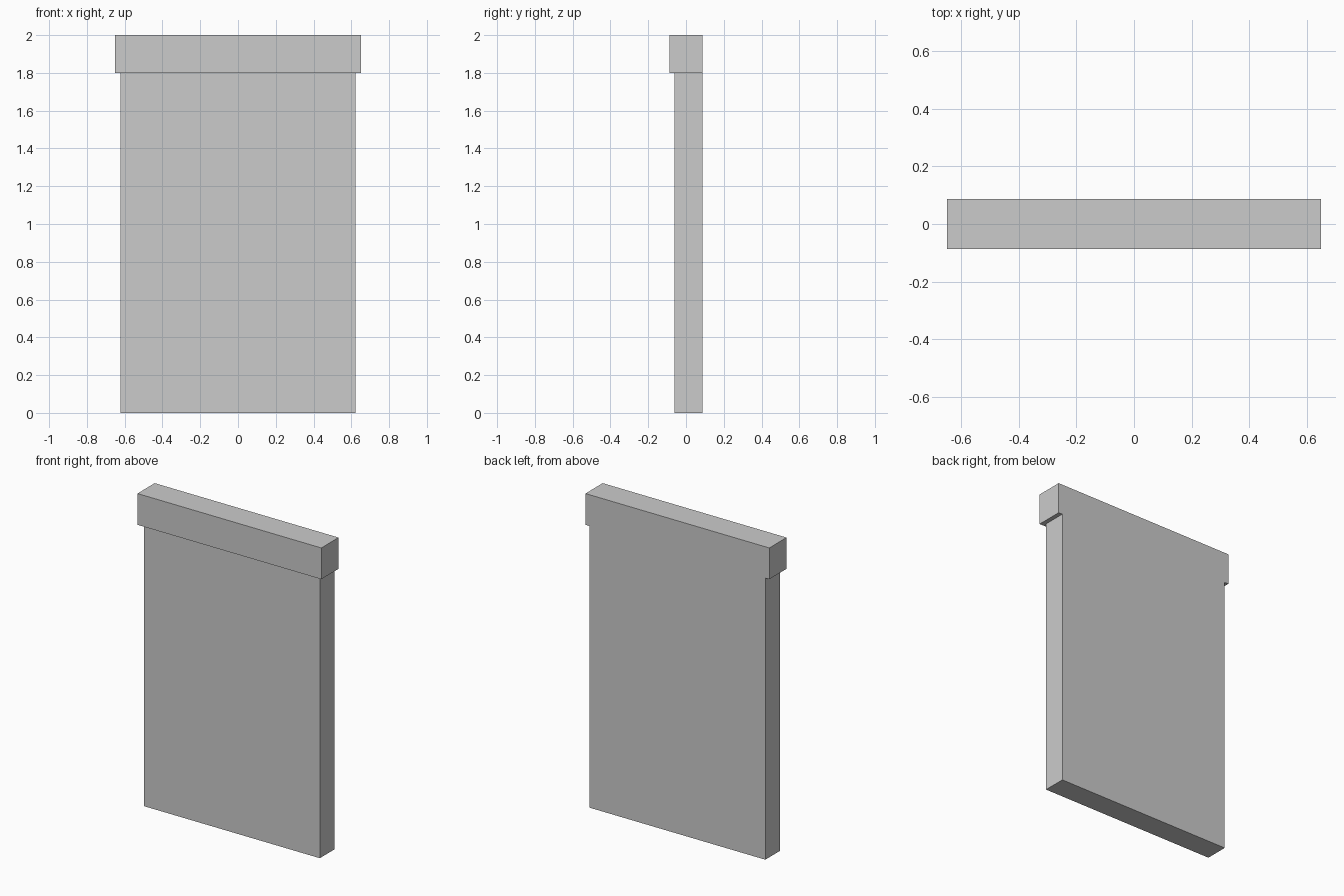
import bpy, bmesh

if "Cube" in bpy.data.objects:
    bpy.data.objects.remove(bpy.data.objects["Cube"])

HEIGHT, CAP_Z = 2.0, 1.8
CAP_X, PANEL_X = 0.65, 0.622
BACK_Y, PANEL_FRONT_Y, CAP_FRONT_Y = 0.087, -0.062, -0.087

bm = bmesh.new()


def extrude_to(face, y):
    """Extrude one face along y and return the new end face."""
    res = bmesh.ops.extrude_face_region(bm, geom=[face])
    for v in res["geom"]:
        if isinstance(v, bmesh.types.BMVert):
            v.co.y = y
    return next(f for f in res["geom"] if isinstance(f, bmesh.types.BMFace))


# Panel and header silhouette, with a flush back
half = [(PANEL_X, 0), (PANEL_X, CAP_Z), (CAP_X, CAP_Z), (CAP_X, HEIGHT)]
outline = half + [(-x, z) for x, z in reversed(half)]
back = bm.faces.new([bm.verts.new((x, BACK_Y, z)) for x, z in outline])
front = extrude_to(back, PANEL_FRONT_Y)

# Header box steps forward of the panel
corners = [v for v in front.verts
           if abs(v.co.z - CAP_Z) < 1e-4 and abs(abs(v.co.x) - PANEL_X) < 1e-4]
bmesh.utils.face_split(front, corners[0], corners[1])
bm.faces.ensure_lookup_table()
header = next(f for f in bm.faces
              if all(abs(v.co.y - PANEL_FRONT_Y) < 1e-4 and v.co.z > CAP_Z - 1e-4
                     for v in f.verts))
extrude_to(header, CAP_FRONT_Y)

# Merge coplanar faces and tidy normals
bmesh.ops.dissolve_limit(bm, angle_limit=0.01, verts=bm.verts[:], edges=bm.edges[:])
bmesh.ops.recalc_face_normals(bm, faces=bm.faces[:])

mesh = bpy.data.meshes.new("panel_with_header")
bm.to_mesh(mesh)
bm.free()
bpy.context.collection.objects.link(bpy.data.objects.new("panel_with_header", mesh))
